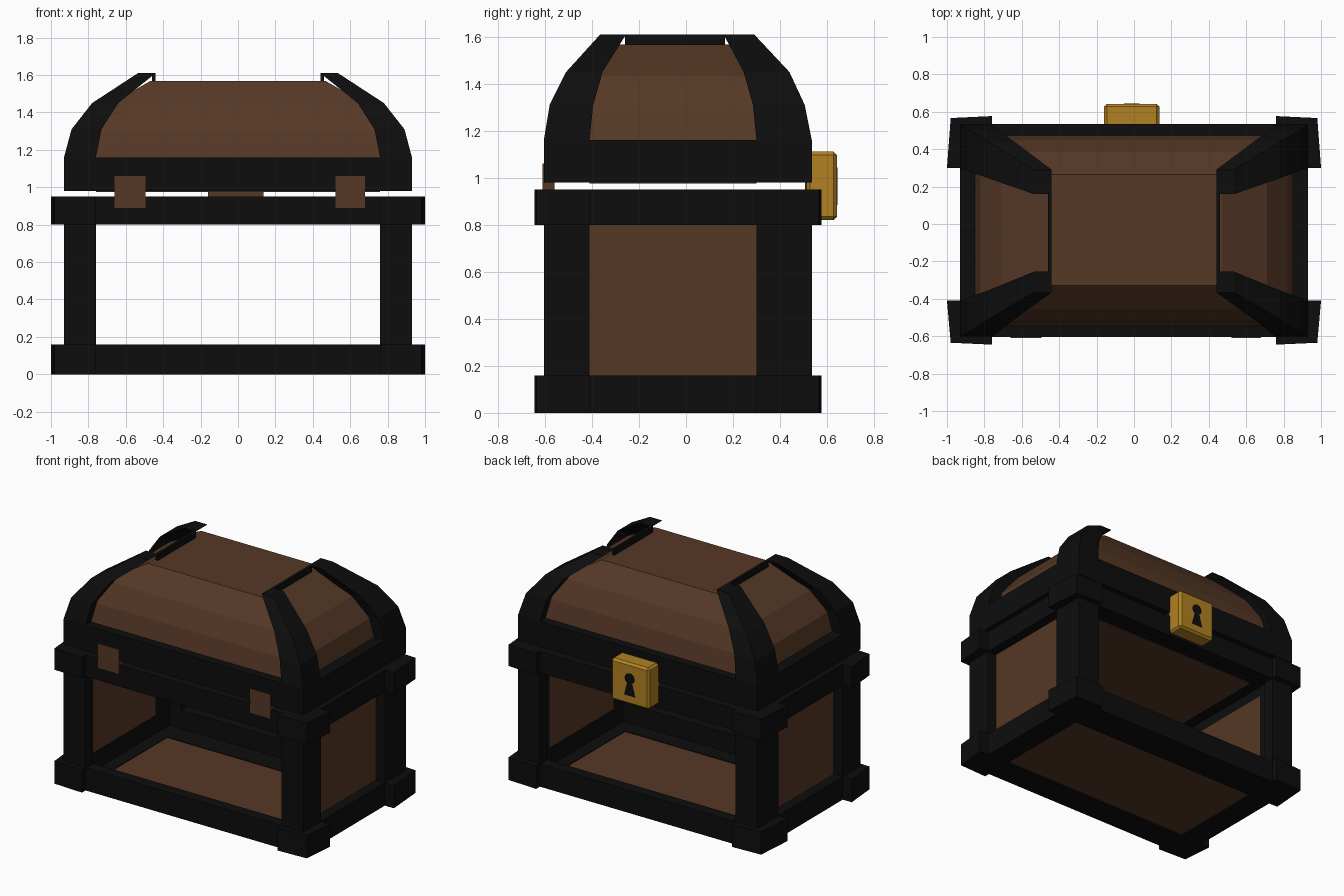
import bpy, bmesh, math

if "Cube" in bpy.data.objects:
    bpy.data.objects.remove(bpy.data.objects["Cube"])

def material(name, r, g, b):
    m = bpy.data.materials.new(name)
    m.diffuse_color = (r, g, b, 1)
    m.use_nodes = True
    m.node_tree.nodes["Principled BSDF"].inputs["Base Color"].default_value = m.diffuse_color
    return m

BLACK = material("black iron", .004, .004, .004)
WOOD = material("brown wood", .093, .040, .019)
GOLD = material("brass", .44, .22, .016)

def finish(name, bm, mat):
    bmesh.ops.remove_doubles(bm, verts=bm.verts, dist=1e-5)
    bmesh.ops.recalc_face_normals(bm, faces=bm.faces)
    me = bpy.data.meshes.new(name)
    bm.to_mesh(me)
    bm.free()
    me.materials.append(mat)
    ob = bpy.data.objects.new(name, me)
    bpy.context.collection.objects.link(ob)
    return ob

def loft(name, sections, mat):
    """Solid through equal-sized rings of points, capped at both ends."""
    bm = bmesh.new()
    rings = [[bm.verts.new(p) for p in s] for s in sections]
    n = len(rings[0])
    for lo, hi in zip(rings, rings[1:]):
        for i in range(n):
            j = (i + 1) % n
            bm.faces.new((lo[i], lo[j], hi[j], hi[i]))
    bm.faces.new(rings[0][::-1])
    bm.faces.new(rings[-1])
    return finish(name, bm, mat)

def rect(x0, x1, y0, y1, z):
    return [(x0, y0, z), (x1, y0, z), (x1, y1, z), (x0, y1, z)]

def box(name, x, y, z, mat):
    return loft(name, [rect(*x, *y, z[0]), rect(*x, *y, z[1])], mat)

def prism(name, pts, z0, z1, mat):
    return loft(name, [[(x, y, z) for x, y in pts] for z in (z0, z1)], mat)

# Main dimensions: outer body, openings between the posts, frame thickness
X, YF, YB = .93, -.605, .535
OX, OF, OB = .76, -.41, .30
T = .08
SIDES = (("left", -1), ("right", 1))

# Front and back rails (front and back of the body are open)
for side, y in (("front", (YF, YF + T)), ("back", (YB - T, YB))):
    box(side + "_bottom_rail", (-X, X), y, (0, .16), BLACK)
    box(side + "_top_rail", (-X, X), y, (.8, .95), BLACK)

# Floor and ceiling: brown panel inside a black border
for part, fz, pz in (("floor", (0, .03), (.01, .025)), ("ceiling", (.87, .95), (.865, .885))):
    box(part + "_panel", (-OX, OX), (OF, OB), pz, WOOD)
    for side, y in (("front", (YF + T, OF)), ("back", (OB, YB - T))):
        box(f"{part}_{side}_border", (-X + T, X - T), y, fz, BLACK)
    for side, s in SIDES:
        box(f"{part}_{side}_border", sorted((s * OX, s * (X - T))), (OF, OB), fz, BLACK)

for side, s in SIDES:
    outer = sorted((s * X, s * (X - T)))
    # Side rails and recessed side panel
    box(side + "_bottom_rail", outer, (YF + T, YB - T), (0, .16), BLACK)
    box(side + "_top_rail", outer, (YF + T, YB - T), (.8, .95), BLACK)
    box(side + "_panel", sorted((s * (X - T), s * (X - T + .01))), (OF, OB), (.16, .8), WOOD)

    for end, yo, yi, t, flare in (("front", YF, OF, T, -.04), ("back", YB, OB, -T, .042)):
        # L-shaped corner post
        post = [(OX, yo), (X, yo), (X, yi), (X - T, yi), (X - T, yo + t), (OX, yo + t)]
        prism(f"{end}_{side}_post", [(s * x, y) for x, y in post], .16, .8, BLACK)
        # Flared corner brackets at bottom and top
        guard = [(OX, yo), (OX, yo + flare), (.98, yo + flare * .75), (1.0, yi), (X, yi), (X, yo)]
        for level, z0, z1 in (("lower", 0, .16), ("upper", .8, .95)):
            prism(f"{end}_{side}_{level}_bracket", [(s * x, y) for x, y in guard], z0, z1, BLACK)

# Lid band and its underside
box("lid_band", (-X, X), (YF, YB), (.98, 1.16), BLACK)
box("lid_underside_panel", (-OX, OX), (OF, OB), (.975, .981), WOOD)

# Faceted wooden dome
loft("lid_dome", [rect(-x, x, f, b, z) for x, f, b, z in (
    (.85, -.545, .475, 1.155), (.82, -.52, .45, 1.29),
    (.71, -.455, .385, 1.43), (.47, -.33, .265, 1.567))], WOOD)

# Corner ribs: L sections lofted over the dome (z, outer x, inner x, outer y, inner y)
RIBS = {
    "front": ((1.16, .93, .76, -.605, -.41), (1.31, .89, .73, -.58, -.395),
              (1.45, .78, .64, -.51, -.355), (1.61, .535, .44, -.365, -.255)),
    "back": ((1.16, .93, .76, .535, .30), (1.31, .89, .73, .505, .285),
             (1.45, .78, .64, .44, .245), (1.61, .535, .44, .29, .16)),
}
for side, s in SIDES:
    for end, levels in RIBS.items():
        d = .115 if end == "front" else -.115
        rings = []
        for z, xo, xi, yo, yi in levels:
            cx = max(xo - d if d > 0 else xo + d, xi + .001)
            cy = min(yo + d, yi - .001) if d > 0 else max(yo + d, yi + .001)
            rings.append([(s * x, y, z) for x, y in (
                (xi, yo), (xo, yo), (xo, yi), (cx, yi), (cx, cy), (xi, cy))])
        loft(f"lid_{end}_{side}_rib", rings, BLACK)
    # Narrow strip joining the two ribs across the top
    box(f"lid_{side}_top_strip", sorted((s * .44, s * .46)), (-.26, .165), (1.55, 1.61), BLACK)

# Hinges
for side, x in (("left", (-.66, -.495)), ("right", (.52, .68))):
    box(side + "_hinge", x, (-.61, -.56), (.89, 1.06), WOOD)

# Lock with bevelled edges, wooden backing and keyhole
lock = box("lock", (-.16, .135), (.512, .642), (.82, 1.112), GOLD)
bev = lock.modifiers.new("bevel", 'BEVEL')
bev.width = .015
bev.segments = 1
box("lock_backing", (-.16, .135), (.506, .513), (.83, 1.10), WOOD)

cx, cz, r = -.012, 1.005, .038
hole = [(cx + r * math.cos(a), cz + r * math.sin(a))
        for a in (math.radians(-60 + 30 * i) for i in range(11))]
hole += [(cx - .042, .885), (cx + .042, .885)]
loft("keyhole", [[(x, y, z) for x, z in hole] for y in (.638, .645)], BLACK)
